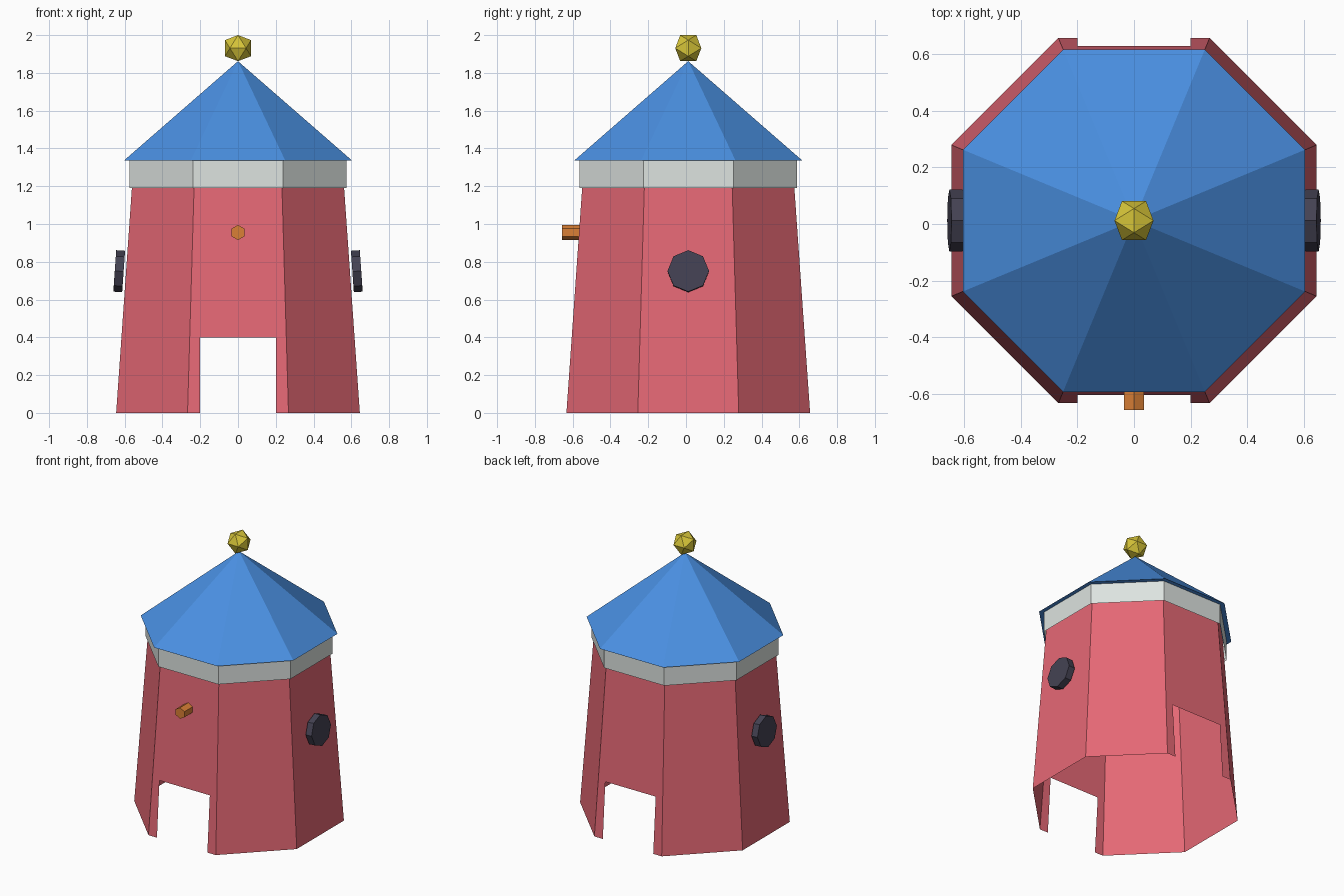
import bpy, bmesh, math
from mathutils import Matrix, Vector

cube = bpy.data.objects.get("Cube")
if cube:
    bpy.data.objects.remove(cube, do_unlink=True)

CY = 0.012                 # tower axis in y
TURN = math.pi / 8         # puts flat sides on the axes
FLAT = math.cos(TURN)      # flat-to-corner ratio of an octagon


def material(name, rgb):
    lin = [((c / 255 + 0.055) / 1.055) ** 2.4 for c in rgb] + [1]
    m = bpy.data.materials.new(name)
    m.use_nodes = True
    m.diffuse_color = lin
    m.node_tree.nodes["Principled BSDF"].inputs["Base Color"].default_value = lin
    return m


red = material("soft red", (229, 104, 117))
blue = material("roof blue", (74, 144, 226))
pale = material("pale grey", (221, 227, 224))
dark = material("dark slate", (68, 66, 83))
orange = material("orange", (218, 128, 54))
gold = material("gold", (214, 196, 56))


def finish(name, bm, mat):
    mesh = bpy.data.meshes.new(name)
    bm.to_mesh(mesh)
    bm.free()
    mesh.materials.append(mat)
    obj = bpy.data.objects.new(name, mesh)
    bpy.context.collection.objects.link(obj)
    return obj


def frustum(sides, r1, r2, z1, z2, caps, turn=0):
    bm = bmesh.new()
    spot = Matrix.Translation((0, 0, (z1 + z2) / 2)) @ Matrix.Rotation(turn, 4, "Z")
    bmesh.ops.create_cone(bm, cap_ends=caps, segments=sides, radius1=r1,
                          radius2=r2, depth=z2 - z1, matrix=spot)
    return bm


def octagon(name, flat1, flat2, z1, z2, caps, mat):
    bm = frustum(8, flat1 / FLAT, flat2 / FLAT, z1, z2, caps, TURN)
    bm.transform(Matrix.Translation((0, CY, 0)))
    return finish(name, bm, mat)


# Tapered hollow wall with a doorway at front and back
bm = frustum(8, 0.645 / FLAT, 0.552 / FLAT, 0, 1.33, False, TURN)
for co, no in (((0.2, 0, 0), (1, 0, 0)), ((-0.2, 0, 0), (1, 0, 0)),
               ((0, 0, 0.4), (0, 0, 1))):
    bmesh.ops.bisect_plane(bm, geom=bm.verts[:] + bm.edges[:] + bm.faces[:],
                           plane_co=co, plane_no=no)
doors = [f for f in bm.faces
         if abs(f.calc_center_median().x) < 0.19 and f.calc_center_median().z < 0.39]
bmesh.ops.delete(bm, geom=doors, context="FACES")
bm.transform(Matrix.Translation((0, CY, 0)))
finish("tower_wall", bm, red)

# Band under the eaves and pointed roof
octagon("eaves_band", 0.575, 0.575, 1.19, 1.335, False, pale)
octagon("roof", 0.605, 0, 1.335, 1.862, True, blue)

# Round side windows, leaning with the wall
for side, sign in (("left", 1), ("right", -1)):
    bm = frustum(8, 0.11, 0.11, -0.0235, 0.0235, True)
    lean = math.pi / 2 - 0.07
    bm.transform(Matrix.Translation((sign * 0.629, CY, 0.75))
                 @ Matrix.Rotation(sign * lean, 4, "Y"))
    finish(side + "_window", bm, dark)

# Peg on the front wall
bm = frustum(6, 0.04, 0.04, -0.055, 0.055, True)
bm.transform(Matrix.Translation((0, -0.602, 0.955)) @ Matrix.Rotation(math.pi / 2, 4, "X"))
finish("front_peg", bm, orange)

# Twenty-sided ball on the roof tip
bm = bmesh.new()
long = 0.069
short = long * 2 / (1 + math.sqrt(5))
for a in (-short, short):
    for b in (-long, long):
        for p in ((0, a, b), (a, b, 0), (b, 0, a)):
            bm.verts.new(Vector(p) + Vector((0, CY, 1.931)))
bmesh.ops.convex_hull(bm, input=bm.verts[:])
bmesh.ops.recalc_face_normals(bm, faces=bm.faces[:])
finish("roof_ball", bm, gold)
